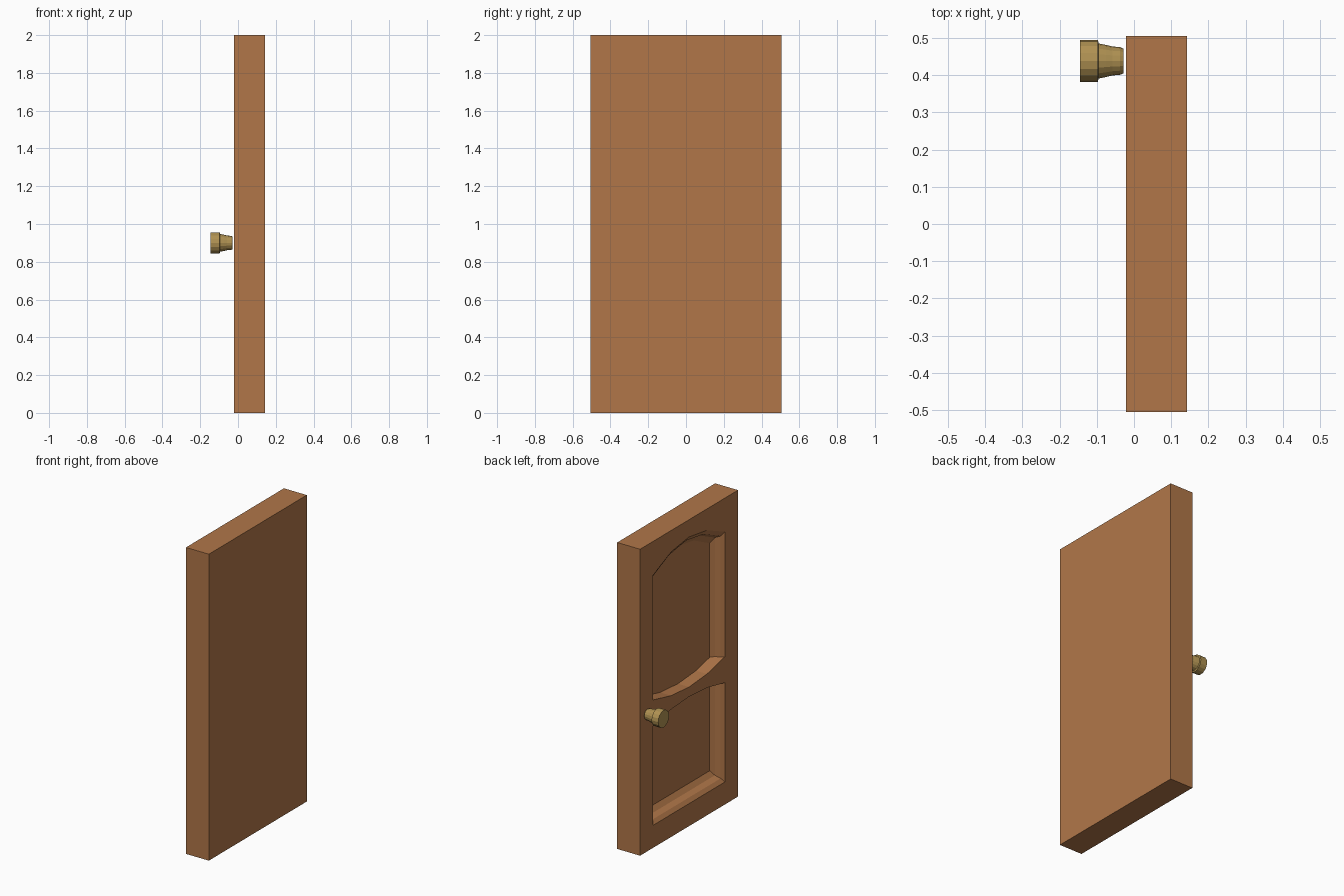
import bpy, bmesh, math

cube = bpy.data.objects.get("Cube")
if cube:
    bpy.data.objects.remove(cube, do_unlink=True)

FRONT, BACK = -0.022, 0.143      # panelled face and plain face along x
HALF_W, HEIGHT = 0.505, 2.0
OPEN_W, DEPTH = 0.37, 0.08       # half width and depth of the recess


def material(name, color):
    mat = bpy.data.materials.new(name)
    mat.use_nodes = True
    mat.diffuse_color = color
    mat.node_tree.nodes["Principled BSDF"].inputs["Base Color"].default_value = color
    return mat


def finish(bm, name, mat):
    bmesh.ops.recalc_face_normals(bm, faces=bm.faces)
    mesh = bpy.data.meshes.new(name)
    bm.to_mesh(mesh)
    bm.free()
    mesh.materials.append(mat)
    obj = bpy.data.objects.new(name, mesh)
    bpy.context.collection.objects.link(obj)
    return obj


def ring(bm, x, outline):
    return [bm.verts.new((x, y, z)) for y, z in outline]


def bridge(bm, a, b):
    n = len(a)
    for i in range(n):
        j = (i + 1) % n
        bm.faces.new((a[i], a[j], b[j], b[i]))


def loop_edges(bm, verts):
    return [bm.edges.new((verts[i - 1], verts[i])) for i in range(len(verts))]


def arc(z_end, rise, steps=4):
    """Shallow arc across the opening, from +y to -y."""
    ts = [1 - 2 * i / steps for i in range(steps + 1)]
    return [(t * OPEN_W, z_end + rise * (1 - t * t)) for t in ts]


def opening(t):
    """Arched recess outline, shrinking as the moulding goes deeper."""
    s = 1 - 0.115 * t
    top = [(y * s, z - 0.08 * t) for y, z in arc(1.78, 0.107)]
    low = 0.147 + 0.068 * t
    return [(-OPEN_W * s, low), (OPEN_W * s, low)] + top


wood = material("warm_wood", (0.44, 0.183, 0.066, 1))
brass = material("dull_brass", (0.43, 0.285, 0.085, 1))

# Door slab with one arched, moulded recess
bm = bmesh.new()
rect = [(-HALF_W, 0), (HALF_W, 0), (HALF_W, HEIGHT), (-HALF_W, HEIGHT)]
front = ring(bm, FRONT, rect)
back = ring(bm, BACK, rect)
rim = ring(bm, FRONT, opening(0))
bmesh.ops.triangle_fill(bm, use_beauty=True, normal=(-1, 0, 0),
                        edges=loop_edges(bm, front) + loop_edges(bm, rim))
bridge(bm, front, back)
bm.faces.new(back)
for inset, depth in ((0.35, 0.25), (0.55, 0.7), (1, 1)):
    inner = ring(bm, FRONT + DEPTH * depth, opening(inset))
    bridge(bm, rim, inner)
    rim = inner
bm.faces.new(rim)
finish(bm, "door_slab", wood)

# Middle rail, waisted by an arc above and below
bm = bmesh.new()
outline = arc(0.965, -0.057) + arc(0.795, 0.05)[::-1]
rail_front = ring(bm, FRONT, outline)
rail_back = ring(bm, FRONT + DEPTH, outline)
bridge(bm, rail_front, rail_back)
bm.faces.new(rail_front)
bm.faces.new(rail_back)
finish(bm, "middle_rail", wood)

# Turned door knob, lathed along x
bm = bmesh.new()
profile = [(-0.028, 0.033), (-0.037, 0.037), (-0.058, 0.039), (-0.075, 0.043),
           (-0.095, 0.047), (-0.097, 0.056), (-0.145, 0.056)]
SIDES = 16
angles = [2 * math.pi * i / SIDES for i in range(SIDES)]
rings = [ring(bm, x, [(0.438 + r * math.cos(a), 0.9 + r * math.sin(a)) for a in angles])
         for x, r in profile]
for a, b in zip(rings, rings[1:]):
    bridge(bm, a, b)
bm.faces.new(rings[0])
bm.faces.new(rings[-1])
finish(bm, "door_knob", brass)
